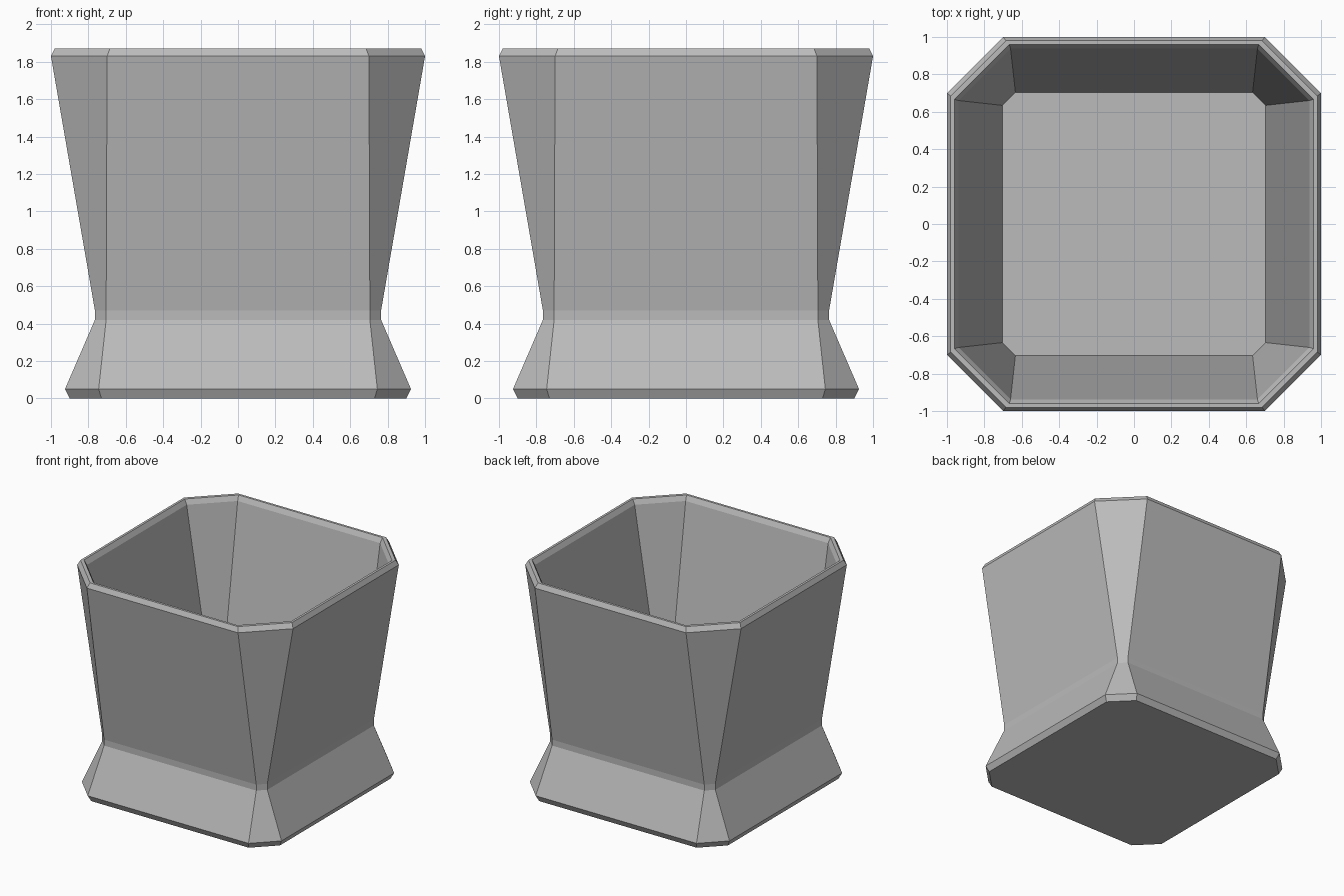
import bpy, bmesh

if "Cube" in bpy.data.objects:
    bpy.data.objects.remove(bpy.data.objects["Cube"])

# Square sections with clipped corners: (half width, half flat length, z),
# running from the base up the outside, over the rim and down to the inner floor
PROFILE = [
    (0.90, 0.73, 0.00),
    (0.925, 0.745, 0.05),
    (0.765, 0.705, 0.42),
    (0.765, 0.705, 0.47),
    (1.00, 0.70, 1.83),
    (0.98, 0.685, 1.87),
    (0.96, 0.667, 1.87),
    (0.938, 0.66, 1.83),
    (0.703, 0.634, 0.47),
]


def ring(bm, h, f, z):
    pts = [(h, -f), (h, f), (f, h), (-f, h), (-h, f), (-h, -f), (-f, -h), (f, -h)]
    return [bm.verts.new((x, y, z)) for x, y in pts]


# Planter pot lofted through the sections
bm = bmesh.new()
rings = [ring(bm, *p) for p in PROFILE]
for a, b in zip(rings, rings[1:]):
    for i in range(8):
        j = (i + 1) % 8
        bm.faces.new((a[i], a[j], b[j], b[i]))
bm.faces.new(rings[0][::-1])   # underside
bm.faces.new(rings[-1])        # inner floor

mesh = bpy.data.meshes.new("planter_pot")
bm.to_mesh(mesh)
bm.free()
pot = bpy.data.objects.new("planter_pot", mesh)
bpy.context.collection.objects.link(pot)

# Plain grey material
grey = bpy.data.materials.new("plain grey")
grey.diffuse_color = (0.5, 0.5, 0.5, 1)
grey.use_nodes = True
grey.node_tree.nodes["Principled BSDF"].inputs["Base Color"].default_value = grey.diffuse_color
mesh.materials.append(grey)
